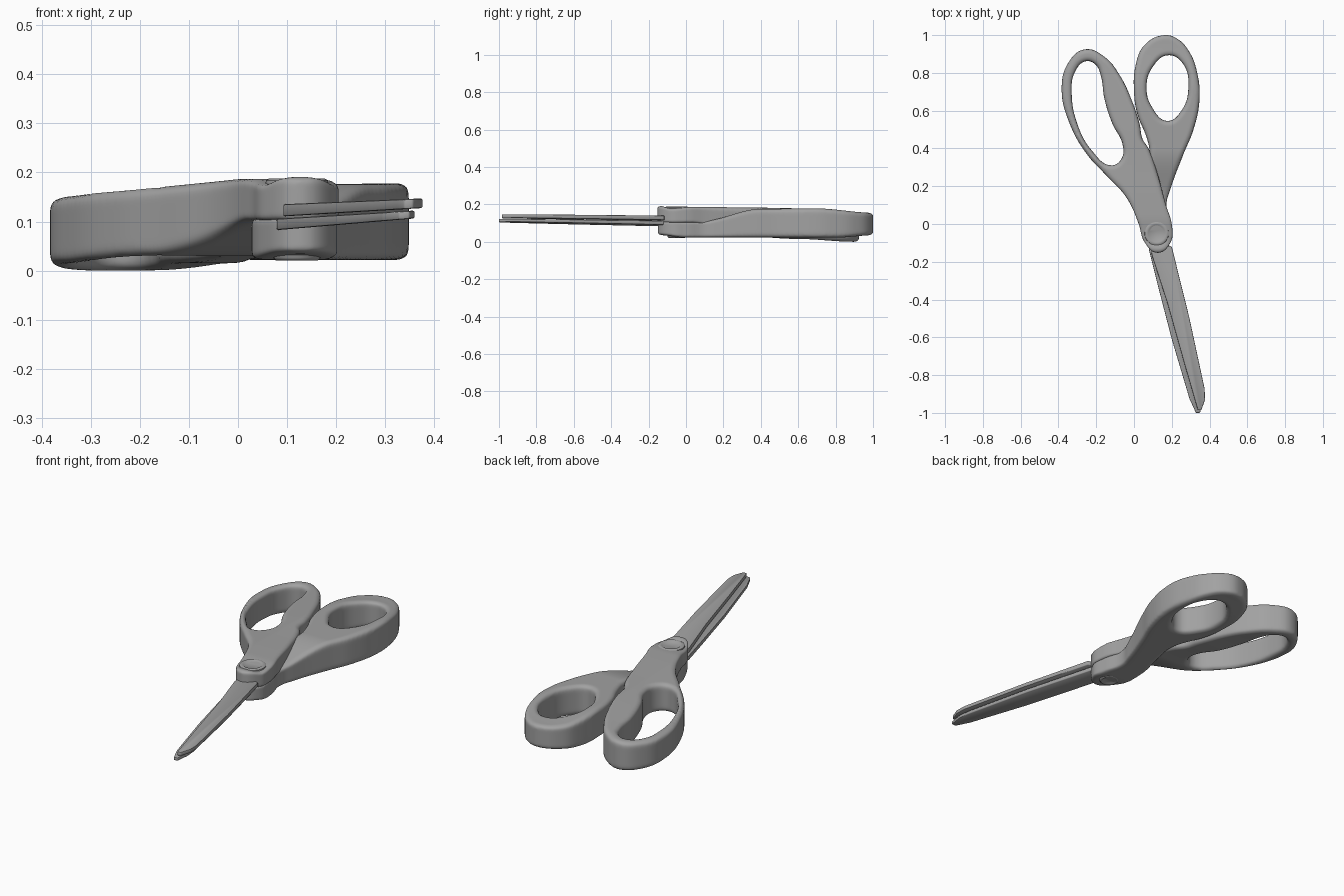
import bpy, bmesh, math

cube = bpy.data.objects.get("Cube")
if cube:
    bpy.data.objects.remove(cube, do_unlink=True)

GREY = (0.36, 0.36, 0.36, 1)
mat = bpy.data.materials.new("grey")
mat.use_nodes = True
mat.diffuse_color = GREY
mat.node_tree.nodes["Principled BSDF"].inputs["Base Color"].default_value = GREY


def link(name, mesh, angle):
    """Add a mesh as a coloured object, smooth except at sharp edges."""
    mesh.materials.clear()
    mesh.materials.append(mat)
    obj = bpy.data.objects.new(name, mesh)
    bpy.context.collection.objects.link(obj)
    bpy.ops.object.select_all(action='DESELECT')
    obj.select_set(True)
    bpy.context.view_layer.objects.active = obj
    bpy.ops.object.shade_smooth_by_angle(angle=math.radians(angle))
    return obj


def level(stops, y):
    """Eased height at y between (y, height) stops."""
    if y <= stops[0][0]:
        return stops[0][1]
    for (y0, h0), (y1, h1) in zip(stops, stops[1:]):
        if y <= y1:
            t = (y - y0) / (y1 - y0)
            return h0 + (h1 - h0) * t * t * (3 - 2 * t)
    return stops[-1][1]


def handle(name, outline, hole, bottom, top, tilt):
    """Rounded slab with a finger hole, shaped in height along y."""
    curve = bpy.data.curves.new(name + "_curve", 'CURVE')
    curve.dimensions, curve.fill_mode = '2D', 'BOTH'
    curve.resolution_u = 8
    bevel = 0.02
    curve.bevel_depth, curve.offset, curve.bevel_resolution = bevel, -bevel, 4
    curve.extrude = 0.08 - bevel
    for loop in (outline, hole):
        spline = curve.splines.new('BEZIER')
        spline.bezier_points.add(len(loop) - 1)
        spline.use_cyclic_u = True
        for p, (x, y) in zip(spline.bezier_points, loop):
            p.co = (x, y, 0)
            p.handle_left_type = p.handle_right_type = 'AUTO'
    tmp = bpy.data.objects.new(name + "_tmp", curve)
    bpy.context.collection.objects.link(tmp)
    bpy.context.view_layer.update()
    deps = bpy.context.evaluated_depsgraph_get()
    base = bpy.data.meshes.new_from_object(tmp.evaluated_get(deps))
    bpy.data.objects.remove(tmp)
    bm = bmesh.new()
    bm.from_mesh(base)
    bmesh.ops.remove_doubles(bm, verts=bm.verts, dist=0.0003)
    bmesh.ops.recalc_face_normals(bm, faces=bm.faces)
    bm.to_mesh(base)
    bm.free()
    # even mesh with softened edges
    solid = bpy.data.objects.new(name + "_solid", base)
    bpy.context.collection.objects.link(solid)
    remesh = solid.modifiers.new("remesh", 'REMESH')
    remesh.mode, remesh.voxel_size = 'VOXEL', 0.008
    soft = solid.modifiers.new("soften", 'SMOOTH')
    soft.factor, soft.iterations = 0.5, 8
    bpy.context.view_layer.update()
    deps = bpy.context.evaluated_depsgraph_get()
    mesh = bpy.data.meshes.new_from_object(solid.evaluated_get(deps))
    bpy.data.objects.remove(solid)
    for v in mesh.vertices:
        x, y, z = v.co
        lo, hi = level(bottom, y), level(top, y) + tilt * min(0, x)
        v.co.z = lo + (hi - lo) * (z + 0.08) / 0.16
    return link(name, mesh, 60)


# Handle that runs over the pivot to the right-hand loop
handle("upper_handle",
       [(-.26, .925), (-.35, .85), (-.383, .71), (-.34, .53), (-.25, .37),
        (-.14, .25), (-.04, .14), (.025, 0), (.055, -.095), (.125, -.153),
        (.195, -.095), (.202, -.015), (.168, .105), (.125, .265), (.077, .40),
        (.045, .45), (.03, .53), (-.01, .65), (-.077, .79), (-.156, .885)],
       [(-.257, .862), (-.315, .80), (-.33, .70), (-.30, .53), (-.22, .385),
        (-.12, .31), (-.066, .345), (-.06, .42), (-.114, .53), (-.156, .66),
        (-.177, .79), (-.204, .845)],
       [(.03, .10), (.3, .03), (.6, .015), (.9, 0)],
       [(-.14, .192), (-.08, .178), (.04, .187), (.4, .182), (.95, .172)], .08)

# Handle that runs under the pivot to the left-hand loop
handle("lower_handle",
       [(.16, 1), (.055, .947), (.01, .847), (0, .70), (.018, .58),
        (.066, .46), (.082, .386), (.06, .25), (.03, .1), (.05, -.07),
        (.125, -.15), (.195, -.09), (.195, 0), (.172, .106), (.193, .185),
        (.262, .37), (.315, .50), (.347, .66), (.336, .794), (.294, .91),
        (.23, .98)],
       [(.18, .894), (.098, .83), (.066, .725), (.098, .614), (.177, .545),
        (.25, .598), (.288, .725), (.257, .852)],
       [(-.15, .036), (0, .022), (.8, .022), (1, .035)],
       [(.08, .11), (.4, .176), (.7, .178), (1, .155)], 0)


def blade(name, outline, bottom, top):
    """Flat plate whose faces rise with x; heights are (value, slope)."""
    bm = bmesh.new()
    rings = [[bm.verts.new((x, y, h + s * (x - .085))) for x, y in outline]
             for h, s in (bottom, top)]
    bm.faces.new(rings[0])
    bm.faces.new(rings[1])
    n = len(outline)
    for i in range(n):
        j = (i + 1) % n
        bm.faces.new((rings[0][i], rings[0][j], rings[1][j], rings[1][i]))
    bmesh.ops.recalc_face_normals(bm, faces=bm.faces)
    bmesh.ops.bevel(bm, geom=bm.edges[:], offset=.004, segments=2,
                    profile=.5, affect='EDGES')
    mesh = bpy.data.meshes.new(name)
    bm.to_mesh(mesh)
    bm.free()
    return link(name, mesh, 40)


# Two closed blades, each set back from the other's cutting edge
blade("upper_blade",
      [(.09, -.08), (.093, -.16), (.177, -.42), (.267, -.74), (.325, -.94),
       (.338, -.985), (.357, -.985), (.376, -.93), (.374, -.873),
       (.294, -.50), (.2, -.12)],
      (.110, .06), (.135, .042))
blade("lower_blade",
      [(.075, -.08), (.08, -.14), (.124, -.317), (.2, -.61), (.294, -.926),
       (.328, -1), (.35, -1), (.36, -.93), (.355, -.873),
       (.275, -.50), (.18, -.12)],
      (.083, .085), (.106, .06))


def rivet(name, profile):
    """Dished round cap turned about the pivot."""
    bm = bmesh.new()
    pts = [bm.verts.new((.12 + r, -.05, z)) for r, z in profile]
    edges = [bm.edges.new(e) for e in zip(pts, pts[1:])]
    bmesh.ops.spin(bm, geom=pts + edges, cent=(.12, -.05, 0), axis=(0, 0, 1),
                   angle=2 * math.pi, steps=48)
    bmesh.ops.remove_doubles(bm, verts=bm.verts, dist=.0005)
    bmesh.ops.recalc_face_normals(bm, faces=bm.faces)
    mesh = bpy.data.meshes.new(name)
    bm.to_mesh(mesh)
    bm.free()
    return link(name, mesh, 50)


rivet("pivot_cap", [(0, .181), (.038, .181), (.046, .187), (.056, .188),
                    (.063, .184), (.066, .165), (0, .165)])
rivet("pivot_button", [(0, .026), (.03, .026), (.036, .021), (.043, .021),
                       (.048, .026), (.05, .05), (0, .05)])
